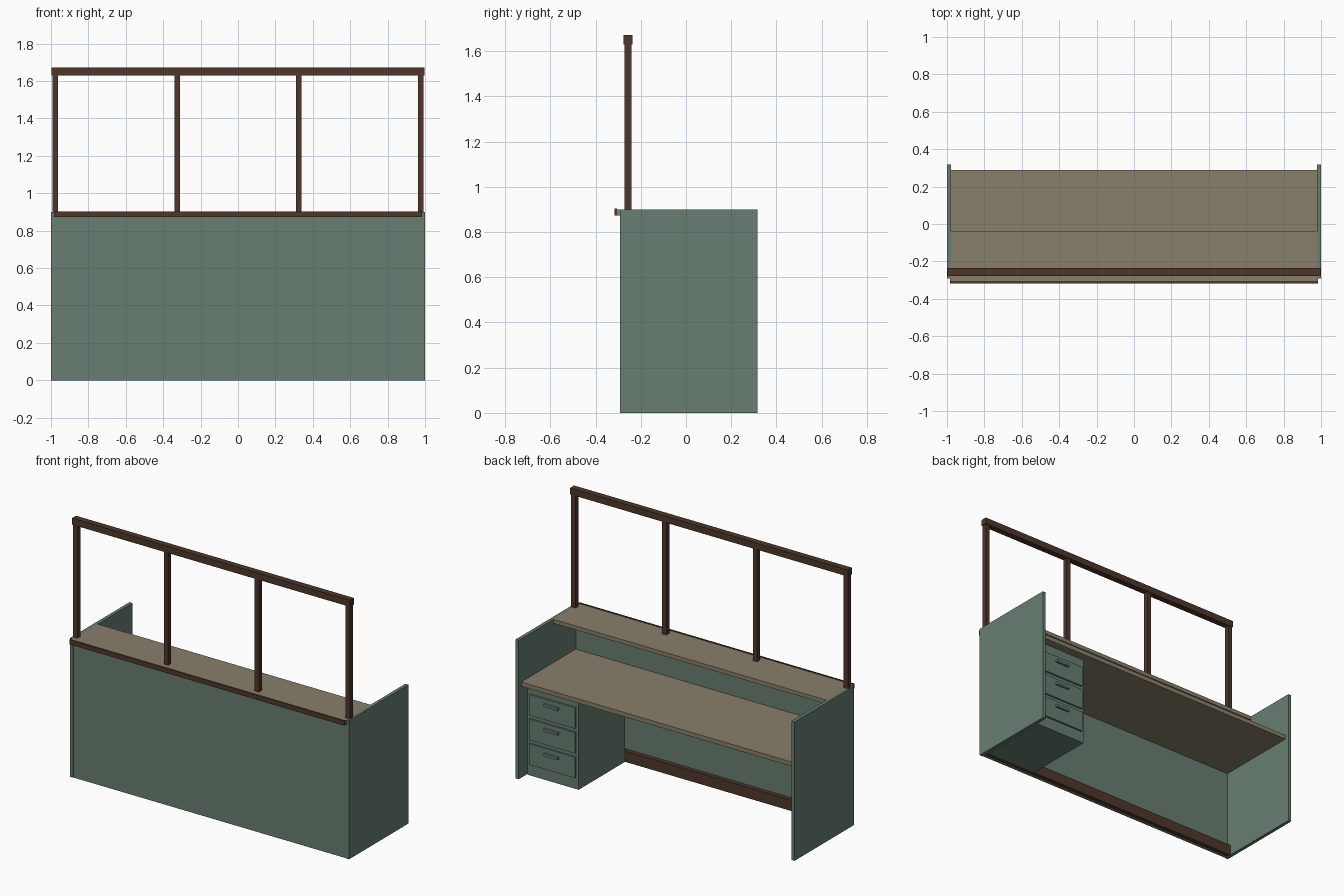
import bpy
import bmesh

cube = bpy.data.objects.get("Cube")
if cube:
    bpy.data.objects.remove(cube, do_unlink=True)


def make_material(name, rgb):
    mat = bpy.data.materials.new(name)
    mat.use_nodes = True
    color = (*rgb, 1.0)
    mat.diffuse_color = color
    mat.node_tree.nodes["Principled BSDF"].inputs["Base Color"].default_value = color
    return mat


green = make_material("sage green paint", (0.138, 0.209, 0.165))
tan = make_material("tan laminate", (0.25, 0.214, 0.145))
brown = make_material("dark brown wood", (0.077, 0.037, 0.024))


def box(name, mat, x, y, z):
    """Flat-faced board spanning the given (low, high) ranges."""
    bm = bmesh.new()
    bmesh.ops.create_cube(bm, size=1)
    for v in bm.verts:
        v.co = [r[0] + (c + 0.5) * (r[1] - r[0]) for c, r in zip(v.co, (x, y, z))]
    mesh = bpy.data.meshes.new(name)
    bm.to_mesh(mesh)
    bm.free()
    mesh.materials.append(mat)
    obj = bpy.data.objects.new(name, mesh)
    bpy.context.collection.objects.link(obj)
    return obj


INNER = 0.978      # inside of the side panels
COUNTER_TOP = 0.90

# Carcass: side panels and front panel
box("left_side_panel", green, (INNER, 1), (-0.291, 0.317), (0, COUNTER_TOP))
box("right_side_panel", green, (-1, -INNER), (-0.291, 0.317), (0, COUNTER_TOP))
box("front_panel", green, (-INNER, INNER), (-0.288, -0.268), (0, 0.875))

# Worktops
box("upper_counter", tan, (-INNER, INNER), (-0.29, -0.04), (0.874, COUNTER_TOP))
box("counter_overhang", tan, (-0.985, 0.985), (-0.306, -0.29), (0.874, COUNTER_TOP))
box("desk_top", tan, (-INNER, INNER), (-0.268, 0.29), (0.592, 0.62))

# Wooden trim along the counter edge and the floor
box("counter_edge_trim", brown, (-0.985, 0.985), (-0.317, -0.306), (0.872, 0.903))
box("toe_kick", brown, (-INNER, INNER), (-0.268, -0.24), (0, 0.07))

# Screen frame: four posts and a top rail
for i, cx in enumerate((-0.977, -0.325, 0.325, 0.977)):
    box(f"screen_post_{i + 1}", brown, (cx - 0.015, cx + 0.015),
        (-0.272, -0.241), (COUNTER_TOP, 1.635))
box("screen_top_rail", brown, (-0.996, 0.996), (-0.277, -0.236), (1.63, 1.672))

# Drawer pedestal
LEFT, RIGHT, BACK = 0.972, 0.605, 0.235
box("drawer_pedestal", green, (RIGHT, LEFT), (-0.24, BACK), (0, 0.592))
middle = (LEFT + RIGHT) / 2
for i in range(3):
    low = 0.075 + i * 0.16
    high = low + 0.135
    box(f"drawer_front_{i + 1}", green, (RIGHT + 0.018, LEFT - 0.018),
        (BACK, BACK + 0.012), (low, high))
    box(f"drawer_handle_{i + 1}", green, (middle - 0.05, middle + 0.05),
        (BACK + 0.012, BACK + 0.027), (high - 0.045, high - 0.028))
